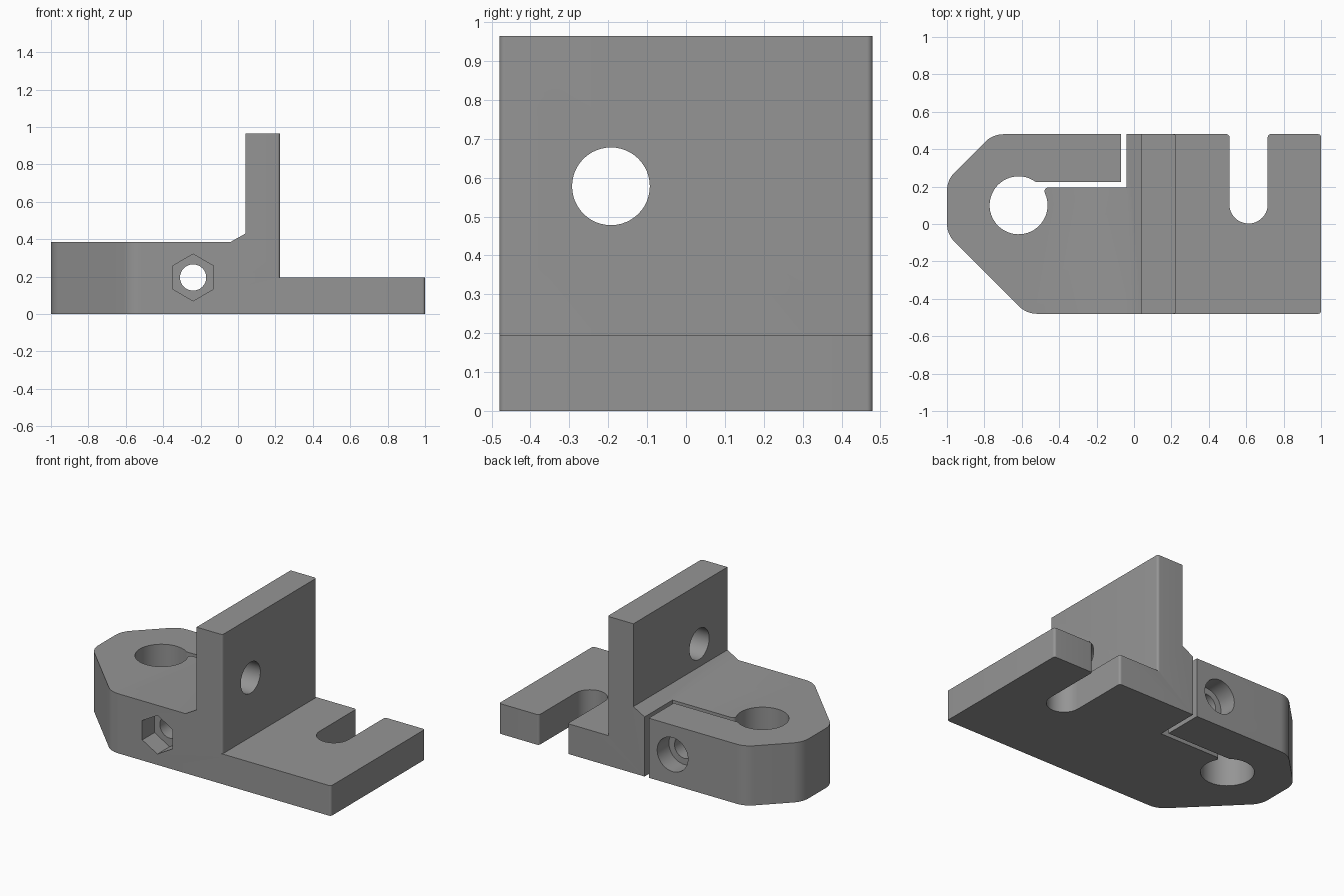
import bpy, bmesh, math
from mathutils import Vector

if "Cube" in bpy.data.objects:
    bpy.data.objects.remove(bpy.data.objects["Cube"])


def arc(cx, cy, r, a0, a1, n):
    """Points on an arc, angles in degrees."""
    angs = [math.radians(a0 + (a1 - a0) * i / n) for i in range(n + 1)]
    return [(cx + r * math.cos(a), cy + r * math.sin(a)) for a in angs]


def rounded(points, n=10):
    """Outline from (x, y[, radius]) corners, filleting those with a radius."""
    out = []
    for i, p in enumerate(points):
        c = Vector(p[:2])
        r = p[2] if len(p) > 2 else 0
        if not r:
            out.append(c)
            continue
        u = (Vector(points[i - 1][:2]) - c).normalized()
        v = (Vector(points[(i + 1) % len(points)][:2]) - c).normalized()
        half = math.acos(max(-1, min(1, u.dot(v)))) / 2
        mid = c + (u + v).normalized() * (r / math.sin(half))
        a = c + u * (r / math.tan(half)) - mid
        b = c + v * (r / math.tan(half)) - mid
        a0 = math.atan2(a.y, a.x)
        turn = math.atan2(a.x * b.y - a.y * b.x, a.dot(b))
        out += [mid + Vector((math.cos(a0 + turn * k / n), math.sin(a0 + turn * k / n))) * r
                for k in range(n + 1)]
    return [p for i, p in enumerate(out) if (p - out[i - 1]).length > 1e-4]


def prism(name, outline, axis, lo, hi):
    """Extrude a 2D outline along an axis between lo and hi."""
    place = {'x': lambda a, b, t: (t, a, b),
             'y': lambda a, b, t: (a, t, b),
             'z': lambda a, b, t: (a, b, t)}[axis]
    bm = bmesh.new()
    rings = [[bm.verts.new(place(p[0], p[1], t)) for p in outline] for t in (lo, hi)]
    bm.faces.new(rings[0][::-1])
    bm.faces.new(rings[1])
    for i in range(len(outline)):
        bm.faces.new((rings[0][i - 1], rings[0][i], rings[1][i], rings[1][i - 1]))
    bm.normal_update()
    if bm.calc_volume(signed=True) < 0:
        bmesh.ops.reverse_faces(bm, faces=bm.faces[:])
        bm.normal_update()
    mesh = bpy.data.meshes.new(name)
    bm.to_mesh(mesh)
    bm.free()
    ob = bpy.data.objects.new(name, mesh)
    bpy.context.collection.objects.link(ob)
    return ob


def combine(target, tool, operation):
    """Apply a boolean and discard the tool; every cut here adds faces."""
    for solver in ('EXACT', 'MANIFOLD', 'FLOAT'):
        mod = target.modifiers.new("cut", 'BOOLEAN')
        mod.operation, mod.solver, mod.object = operation, solver, tool
        bpy.context.view_layer.update()
        evaluated = target.evaluated_get(bpy.context.evaluated_depsgraph_get())
        result = bpy.data.meshes.new_from_object(evaluated)
        target.modifiers.remove(mod)
        if len(result.polygons) > len(target.data.polygons):
            target.data = result
            break
    bpy.data.objects.remove(tool)


def circle(x, y, r, n=48):
    return arc(x, y, r, 0, 360, n)[:-1]


# Side silhouette: clamp block, gusset, upright wall and low tab
bracket = prism("clamp_bracket", [
    (-1.1, 0), (1.1, 0), (1.1, .195), (.225, .195), (.225, .965), (.04, .965),
    (.04, .43), (-.04, .385), (-1.1, .385)], 'y', -.6, .6)

# Plan outline: chamfered nose, open slot in the tab, split rod clamp
rod_x, rod_y, rod_r, lip = -.617, .1, .155, .02
dy = .195 - lip - rod_y
dx = math.sqrt((rod_r + lip) ** 2 - dy ** 2)
low = math.degrees(math.atan2(dy, dx))
high = math.degrees(math.asin((.225 - rod_y) / rod_r))
plan = [(-1, -.055, .14), (-.575, -.48, .14), (1, -.48, .015), (1, .48, .015),
        (.715, .48, .015), (.715, .0025, .1025), (.51, .0025, .1025), (.51, .48, .015),
        (-.04, .48), (-.04, .195)]
plan += arc(rod_x + dx, rod_y + dy, lip, 90, 180 + low, 8)
plan += arc(rod_x, rod_y, rod_r, low, high - 360, 48)
plan += [(-.07, .225), (-.07, .48), (-.755, .48, .14), (-1, .235, .14)]
combine(bracket, prism("plan", rounded(plan), 'z', -.2, 1.2), 'INTERSECT')

# Clamp bolt: through hole, hex nut pocket in front, round head recess behind
bolt = (-.24, .195)
combine(bracket, prism("bolt_hole", circle(*bolt, .07), 'y', -.7, .7), 'DIFFERENCE')
combine(bracket, prism("nut_pocket", arc(*bolt, .125, 30, 330, 5), 'y', -.7, -.355), 'DIFFERENCE')
combine(bracket, prism("head_recess", circle(*bolt, .11), 'y', .36, .7), 'DIFFERENCE')

# Round hole through the upright wall
combine(bracket, prism("wall_hole", circle(-.193, .578, .1), 'x', -.1, .4), 'DIFFERENCE')

# Small rounds on the outer vertical edges of the wall
for s in (-1, 1):
    edge = [(x, s * y) for x, y in arc(.21, .465, .015, 90, 0, 8)]
    edge += [(.3, s * .465), (.3, s * .6), (.21, s * .6)]
    combine(bracket, prism("wall_round", edge, 'z', .195, 1.2), 'DIFFERENCE')

# Finish
grey = bpy.data.materials.new("plain grey")
grey.diffuse_color = (.3, .3, .3, 1)
grey.use_nodes = True
grey.node_tree.nodes["Principled BSDF"].inputs["Base Color"].default_value = grey.diffuse_color
bracket.data.materials.clear()
bracket.data.materials.append(grey)
for f in bracket.data.polygons:
    f.material_index = 0
bpy.ops.object.select_all(action='DESELECT')
bracket.select_set(True)
bpy.context.view_layer.objects.active = bracket
bpy.ops.object.shade_smooth_by_angle(angle=math.radians(30))
